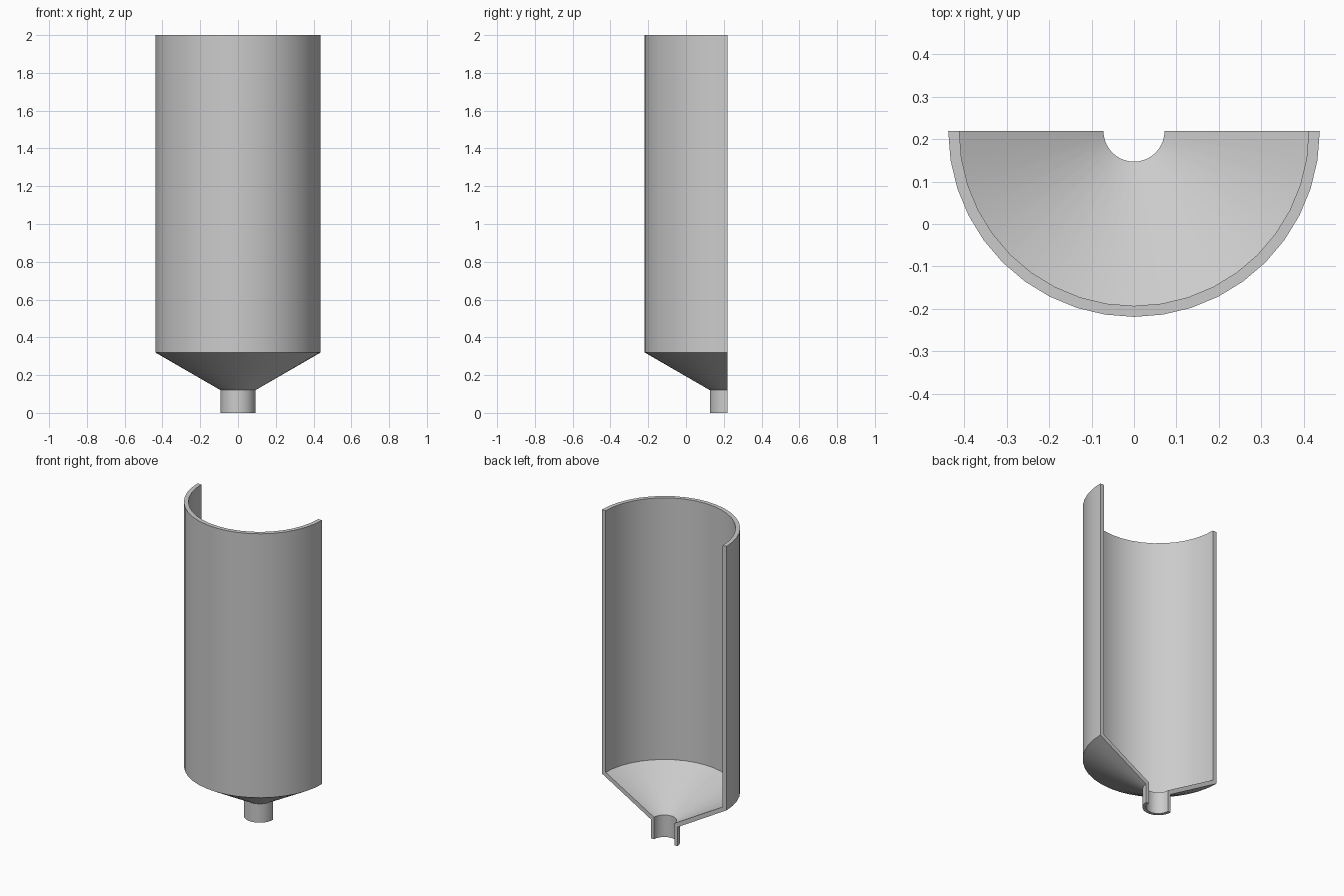
import bpy, bmesh, math
from mathutils import Vector

if "Cube" in bpy.data.objects:
    bpy.data.objects.remove(bpy.data.objects["Cube"])

AXIS_Y = 0.219   # the cut plane, which holds the axis of revolution
STEPS = 20       # sides around the half turn

# Closed wall section (radius, height): outside going up, inside going down
PROFILE = [
    (0.092, 0.0), (0.092, 0.12), (0.438, 0.32), (0.438, 2.0),
    (0.412, 2.0), (0.412, 0.335), (0.072, 0.14), (0.072, 0.0),
]


def half_revolve(name, profile):
    bm = bmesh.new()
    # Cut face at the start of the sweep
    verts = [bm.verts.new((-r, AXIS_Y, z)) for r, z in profile]
    start = bm.faces.new(verts)
    edges = list(start.edges)
    # Sweep the section half a turn around the front
    swept = bmesh.ops.spin(bm, geom=verts + edges, cent=(0, AXIS_Y, 0),
                           axis=Vector((0, 0, 1)), angle=math.pi,
                           steps=STEPS, use_duplicate=False)
    # Cut face at the end of the sweep
    end_edges = [g for g in swept["geom_last"] if isinstance(g, bmesh.types.BMEdge)]
    bmesh.ops.contextual_create(bm, geom=end_edges)
    bmesh.ops.recalc_face_normals(bm, faces=bm.faces)
    mesh = bpy.data.meshes.new(name)
    bm.to_mesh(mesh)
    bm.free()
    obj = bpy.data.objects.new(name, mesh)
    bpy.context.collection.objects.link(obj)
    return obj


# Half hopper: cylinder wall, cone and outlet spout in one shell
hopper = half_revolve("half_hopper_shell", PROFILE)
bpy.context.view_layer.objects.active = hopper
hopper.select_set(True)
bpy.ops.object.shade_smooth_by_angle(angle=math.radians(25))
